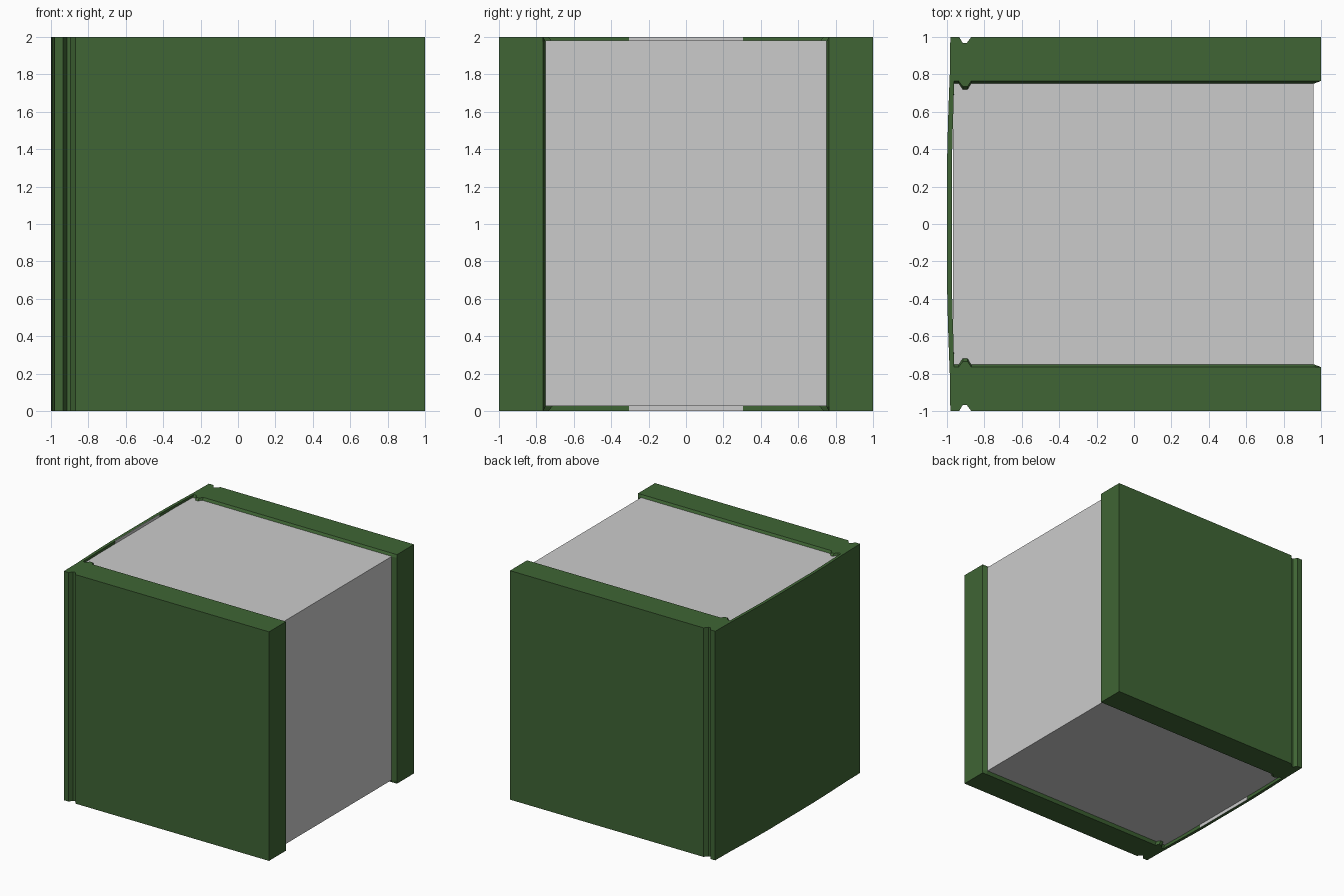
import bpy, bmesh

if "Cube" in bpy.data.objects:
    bpy.data.objects.remove(bpy.data.objects["Cube"])

green = bpy.data.materials.new("cover_green")
green.diffuse_color = (0.05, 0.13, 0.035, 1)
green.use_nodes = True
green.node_tree.nodes["Principled BSDF"].inputs["Base Color"].default_value = green.diffuse_color

# Half profiles seen from above (y > 0); the other half is mirrored
outer = [(1, 1), (-0.87, 1), (-0.895, 0.967), (-0.915, 0.967), (-0.935, 1),
         (-0.982, 1), (-0.985, 0.8), (-0.992, 0.62), (-0.997, 0.45), (-1, 0.3)]
# Inner side: x, y at the top and bottom rims, y between them
inner = [(-0.974, 0.3, 0.3), (-0.97, 0.48, 0.48), (-0.966, 0.6, 0.6),
         (-0.962, 0.765, 0.75), (-0.938, 0.765, 0.75), (-0.915, 0.735, 0.715),
         (-0.89, 0.735, 0.715), (-0.87, 0.765, 0.75), (0.96, 0.765, 0.75),
         (1, 0.765, 0.765)]


def ring(deep):
    inn = [(p[0], p[2] if deep else p[1]) for p in inner]
    flip = lambda pts: [(x, -y) for x, y in reversed(pts)]
    return outer + flip(outer) + flip(inn) + inn


def finish(name, bm, material=None):
    bmesh.ops.recalc_face_normals(bm, faces=bm.faces)
    mesh = bpy.data.meshes.new(name)
    bm.to_mesh(mesh)
    bm.free()
    ob = bpy.data.objects.new(name, mesh)
    bpy.context.collection.objects.link(ob)
    if material:
        mesh.materials.append(material)


def box(name, lo, hi):
    bm = bmesh.new()
    bmesh.ops.create_cube(bm, size=1)
    for v in bm.verts:
        v.co = [(a + b) / 2 + c * (b - a) for a, b, c in zip(lo, hi, v.co)]
    finish(name, bm)


# Wrap-around cover: boards, hinge grooves and curved spine, with bevelled inner rims
bm = bmesh.new()
rings = [[bm.verts.new((x, y, z)) for x, y in ring(deep)]
         for z, deep in ((0, False), (0.025, True), (1.975, True), (2, False))]
n = len(rings[0])
for a, b in zip(rings, rings[1:]):
    for i in range(n):
        j = (i + 1) % n
        bm.faces.new((a[i], a[j], b[j], b[i]))
bm.faces.new(rings[0][::-1])
bm.faces.new(rings[-1])
finish("cover", bm, green)

# Page block and the pale lining strip inside the spine
box("pages", (-0.968, -0.75, 0.027), (0.96, 0.75, 1.98))
box("spine_lining", (-0.976, -0.305, 0), (-0.972, 0.305, 2))
